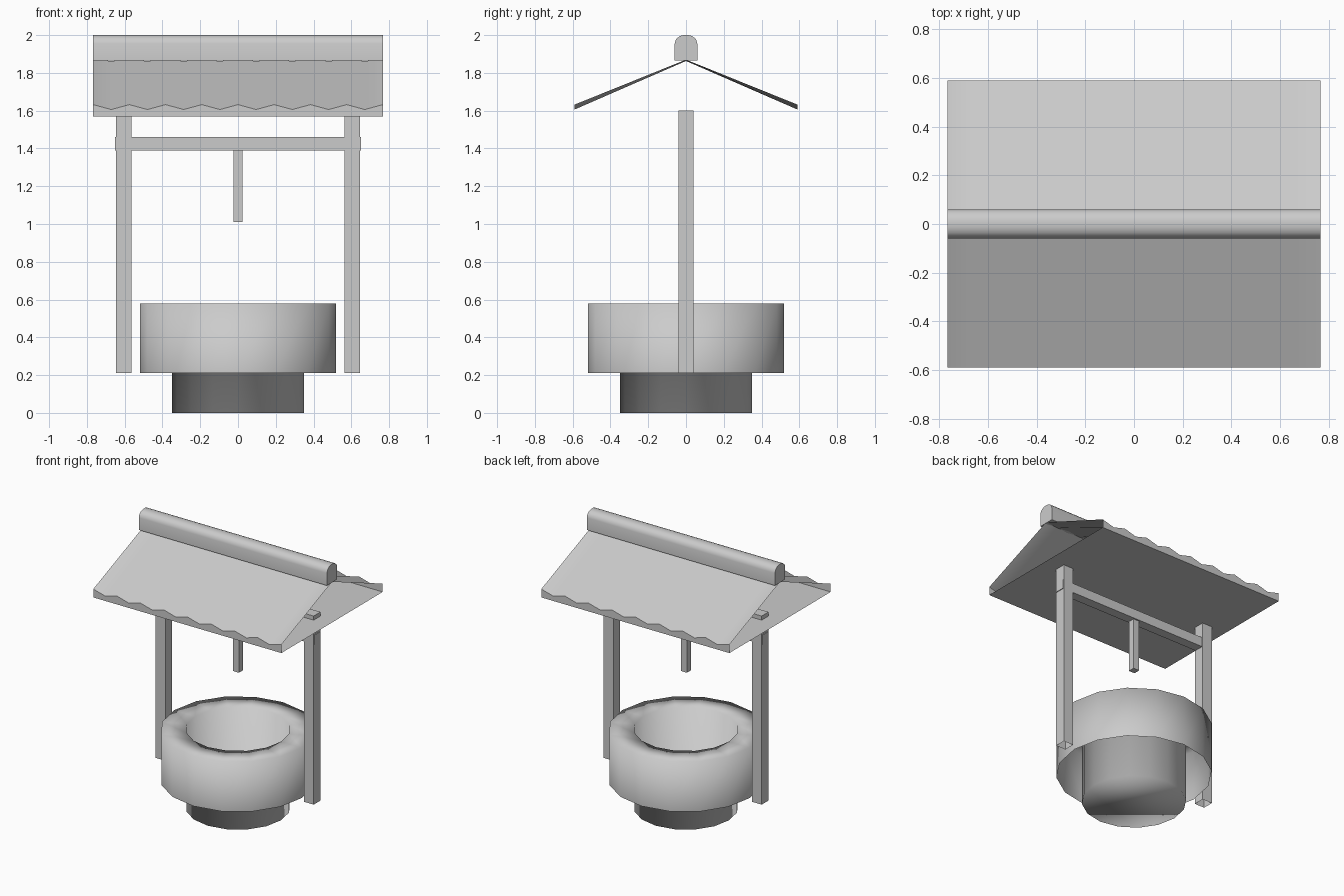
import bpy, bmesh, math

if "Cube" in bpy.data.objects:
    bpy.data.objects.remove(bpy.data.objects["Cube"])


def make(name, verts, faces, smooth=None):
    mesh = bpy.data.meshes.new(name)
    mesh.from_pydata(verts, [], faces)
    ob = bpy.data.objects.new(name, mesh)
    bpy.context.collection.objects.link(ob)
    if smooth:
        bpy.ops.object.select_all(action='DESELECT')
        ob.select_set(True)
        bpy.context.view_layer.objects.active = ob
        bpy.ops.object.shade_smooth_by_angle(angle=math.radians(smooth))
    return ob


def box(name, x, y, z, open_bottom=False):
    verts = [(a, b, c) for c in z for b in y for a in x]
    faces = [(4, 5, 7, 6), (0, 1, 5, 4), (1, 3, 7, 5), (3, 2, 6, 7), (2, 0, 4, 6)]
    if not open_bottom:
        faces.append((0, 2, 3, 1))
    return make(name, verts, faces)


# Well: one lathed skin, outer wall over the rim and down into the shaft
N = 16
profile = [(0.52, 0.21), (0.52, 0.58), (0.35, 0.58), (0.35, 0.0)]
verts = [(r * math.cos(2 * math.pi * i / N), r * math.sin(2 * math.pi * i / N), z)
         for r, z in profile for i in range(N)]
faces = [(k * N + i, k * N + (i + 1) % N, (k + 1) * N + (i + 1) % N, (k + 1) * N + i)
         for k in range(3) for i in range(N)]
faces.append(tuple(range(3 * N, 4 * N)))
make("well_wall", verts, faces, 180)

# Posts, winding beam and hanging rod
for side, s in (("left", -1), ("right", 1)):
    box(side + "_post", sorted((s * 0.565, s * 0.645)), (-0.04, 0.04), (0.21, 1.60), True)
box("cross_beam", (-0.65, 0.65), (-0.035, 0.035), (1.39, 1.46))
box("hanging_rod", (-0.024, 0.024), (-0.024, 0.024), (1.01, 1.39))

# Roof slopes: thin sheets with a zigzag eave, dropping to a straight fascia
STEPS = 16
for side, s in (("front", -1), ("back", 1)):
    verts, faces = [], []
    for i in range(STEPS + 1):
        x = -0.767 + 1.534 * i / STEPS
        low = i % 2
        verts += [(x, 0, 1.87 - 0.007 * low), (x, s * 0.59, 1.632 - 0.026 * low),
                  (x, s * 0.59, 1.57)]
    for i in range(STEPS):
        for k in range(2):
            a = 3 * i + k
            f = (a, a + 1, a + 4, a + 3)
            faces.append(f if s < 0 else f[::-1])
    make(side + "_roof_slope", verts, faces, 30)

# Flat ceiling under the roof, gable ends left open
make("roof_ceiling", [(-0.767, -0.59, 1.57), (-0.767, 0.59, 1.57),
                      (0.767, 0.59, 1.57), (0.767, -0.59, 1.57)], [(0, 1, 2, 3)])

# Ridge cap: rounded profile extruded along x
half = [(0.06, 1.865), (0.06, 1.955), (0.053, 1.978), (0.036, 1.993), (0.015, 2.0)]
prof = half + [(-y, z) for y, z in reversed(half)]
n = len(prof)
verts = [(x, y, z) for x in (-0.767, 0.767) for y, z in prof]
faces = [(i, n + i, n + (i + 1) % n, (i + 1) % n) for i in range(n)]
faces += [tuple(range(n))[::-1], tuple(range(n, 2 * n))]
make("ridge_cap", verts, faces, 40)
